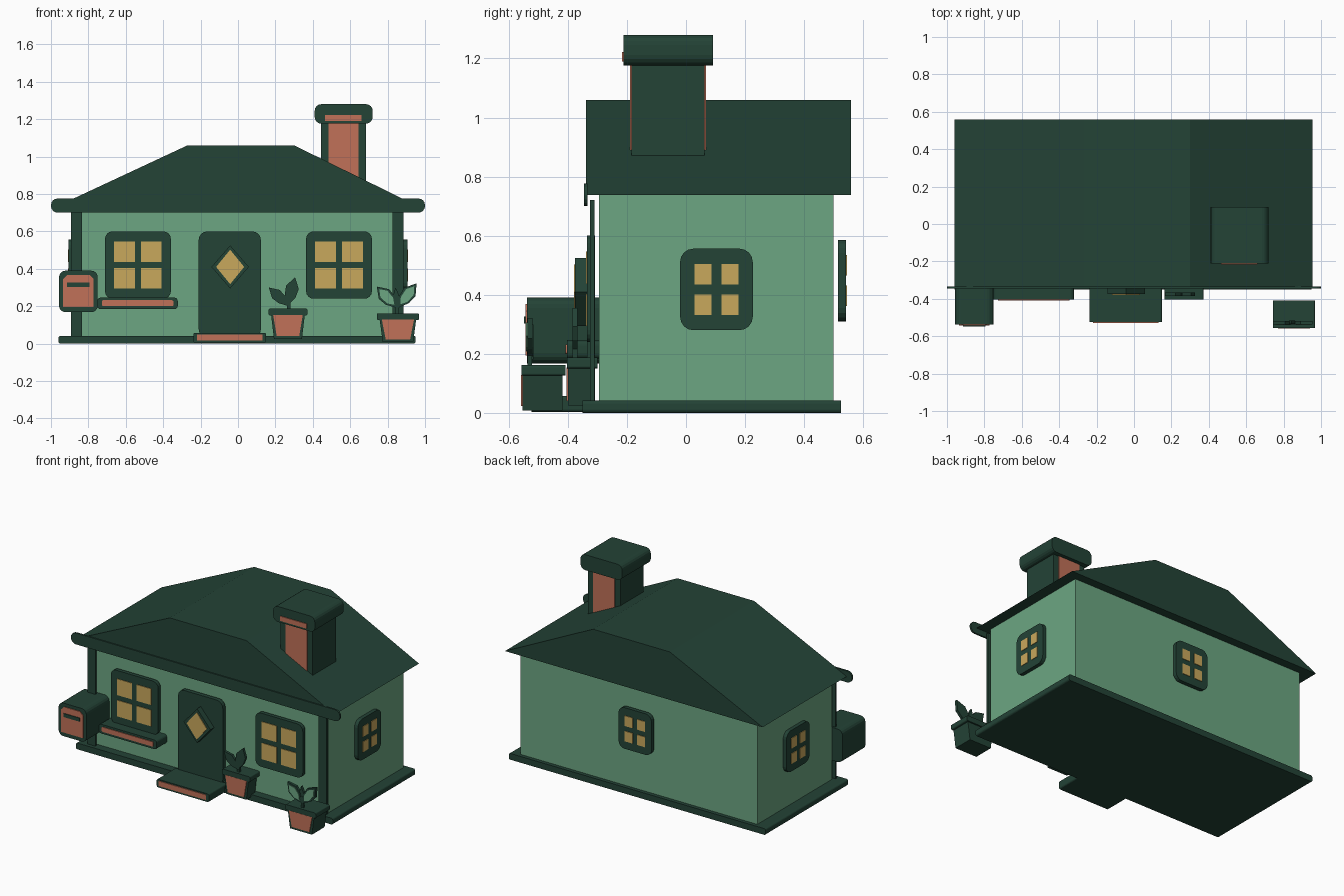
import bpy
import bmesh
from math import sin, cos, pi
from mathutils import Vector, Matrix

if "Cube" in bpy.data.objects:
    bpy.data.objects.remove(bpy.data.objects["Cube"])


def material(name, rgb):
    m = bpy.data.materials.new(name)
    m.use_nodes = True
    m.diffuse_color = (*rgb, 1)
    m.node_tree.nodes["Principled BSDF"].inputs["Base Color"].default_value = (*rgb, 1)
    return m


DARK = material("dark green", (0.017, 0.056, 0.037))
WALL = material("wall green", (0.15, 0.38, 0.223))
GOLD = material("window gold", (0.584, 0.392, 0.107))
CLAY = material("terracotta", (0.533, 0.165, 0.098))


def slab(name, outline, y0, y1, mat, place=None):
    """Extrude an (x, z) outline from y0 to y1."""
    bm = bmesh.new()
    face = bm.faces.new([bm.verts.new((x, y0, z)) for x, z in outline])
    new = bmesh.ops.extrude_face_region(bm, geom=[face])["geom"]
    moved = [v for v in new if isinstance(v, bmesh.types.BMVert)]
    bmesh.ops.translate(bm, verts=moved, vec=(0, y1 - y0, 0))
    bmesh.ops.recalc_face_normals(bm, faces=bm.faces)
    if place:
        bm.transform(place)
    mesh = bpy.data.meshes.new(name)
    bm.to_mesh(mesh)
    bm.free()
    mesh.materials.append(mat)
    ob = bpy.data.objects.new(name, mesh)
    bpy.context.collection.objects.link(ob)
    return ob


def rect(x0, x1, z0, z1, r=0.0, steps=4):
    """Rectangle outline with optional rounded corners."""
    if r == 0:
        return [(x0, z0), (x1, z0), (x1, z1), (x0, z1)]
    centres = [(x1 - r, z1 - r), (x0 + r, z1 - r), (x0 + r, z0 + r), (x1 - r, z0 + r)]
    pts = []
    for q, (cx, cz) in enumerate(centres):
        for i in range(steps + 1):
            a = (q + i / steps) * pi / 2
            pts.append((cx + r * cos(a), cz + r * sin(a)))
    return pts


def taper(cx, bottom, top, z0, z1):
    return [(cx - bottom, z0), (cx + bottom, z0), (cx + top, z1), (cx - top, z1)]


def diamond(cx, cz, w, h):
    return [(cx - w, cz), (cx, cz - h), (cx + w, cz), (cx, cz + h)]


# House body
slab("walls", rect(-0.88, 0.88, 0.02, 0.745), -0.295, 0.5, WALL)
slab("base", rect(-0.96, 0.95, 0, 0.042, 0.012), -0.35, 0.525, DARK)
slab("roof", [(-0.96, 0.738), (0.955, 0.738), (0.3, 1.06), (-0.27, 1.06)], -0.338, 0.558, DARK)
slab("fascia", rect(-1, 1, 0.7, 0.776, 0.036), -0.346, -0.334, DARK)
for side, x in (("right", -0.863), ("left", 0.855)):
    slab(side + "_post", rect(x - 0.03, x + 0.03, 0.03, 0.72), -0.325, -0.31, DARK)

# Chimney
slab("chimney", rect(0.445, 0.685, 0.87, 1.19), -0.185, 0.062, DARK)
slab("chimney_cap", rect(0.41, 0.72, 1.176, 1.28, 0.035), -0.212, 0.092, DARK)
slab("chimney_front_panel", rect(0.485, 0.645, 0.88, 1.176), -0.19, -0.184, CLAY)
slab("chimney_back_panel", rect(0.485, 0.645, 0.89, 1.176), 0.061, 0.067, CLAY)
slab("chimney_cap_panel", rect(0.465, 0.66, 1.19, 1.222), -0.217, -0.211, CLAY)


# Windows: rounded frame with four panes, facing -y then turned into place
def window(name, centre, turn, half, inner, outer, r):
    place = Matrix.Translation(centre) @ Matrix.Rotation(turn, 4, "Z")
    w, h = half
    slab(name + "_frame", rect(-w, w, -h, h, r), -0.013, 0.013, DARK, place)
    for sx in (-1, 1):
        for sz in (-1, 1):
            xs = sorted((sx * inner, sx * outer[0]))
            zs = sorted((sz * inner, sz * outer[1]))
            slab(name + "_pane", rect(*xs, *zs), -0.017, -0.012, GOLD, place)


front = ((0.176, 0.18), 0.017, (0.127, 0.126), 0.04)
small = ((0.123, 0.138), 0.017, (0.075, 0.086), 0.045)
window("front_right_window", (-0.535, -0.322, 0.42), 0, *front)
window("front_left_window", (0.54, -0.322, 0.42), 0, *front)
window("left_window", (0.892, 0.103, 0.418), pi / 2, *small)
window("right_window", (-0.892, 0.103, 0.418), -pi / 2, *small)
window("back_window", (0, 0.528, 0.448), pi, *small)

# Door with diamond light, and step
slab("door", rect(-0.21, 0.122, 0.03, 0.6, 0.045), -0.336, -0.308, DARK)
slab("door_light_rim", diamond(-0.042, 0.41, 0.1, 0.115), -0.375, -0.335, DARK)
slab("door_light", diamond(-0.042, 0.41, 0.075, 0.092), -0.379, -0.374, GOLD)
slab("step", rect(-0.238, 0.15, 0.003, 0.058, 0.01), -0.523, -0.33, DARK)
slab("step_panel", rect(-0.22, 0.13, 0.016, 0.05), -0.528, -0.522, CLAY)

# Window shelf
slab("window_shelf", rect(-0.752, -0.322, 0.184, 0.246, 0.018), -0.403, -0.295, DARK)
slab("shelf_panel", rect(-0.728, -0.345, 0.2, 0.232, 0.008), -0.408, -0.402, CLAY)

# Letter box
slab("letter_box", rect(-0.957, -0.75, 0.168, 0.39, 0.035), -0.538, -0.295, DARK)
slab("letter_box_panel", [(-0.936, 0.195), (-0.772, 0.195), (-0.772, 0.345),
                          (-0.795, 0.368), (-0.913, 0.368), (-0.936, 0.345)],
     -0.543, -0.537, CLAY)
slab("letter_slot", rect(-0.914, -0.795, 0.302, 0.326), -0.548, -0.542, DARK)


# Potted plants
def pot(name, cx, z0, z1, half, y0, y1):
    slab(name, taper(cx, half * 0.72, half * 0.88, z0, z1 - 0.02), y0 + 0.004, y1 - 0.01, DARK)
    slab(name + "_rim", rect(cx - half, cx + half, z1 - 0.036, z1, 0.008), y0, y1, DARK)
    slab(name + "_panel", taper(cx, half * 0.58, half * 0.76, z0 + 0.015, z1 - 0.034),
         y0 - 0.001, y0 + 0.005, CLAY)


def leaf(name, root, tip, width, y, filled=False):
    a, d = Vector(root), Vector(tip) - Vector(root)
    n = Vector((-d.y, d.x)).normalized() * width

    def shape(k, t0, t1):
        along = ((t0, 0), (0.35, -0.85), (0.65, -1), (t1, 0), (0.65, 1), (0.35, 0.85))
        return [a + d * t + n * s * k for t, s in along]

    slab(name, shape(1, 0, 1), y - 0.009, y + 0.009, DARK)
    if filled:
        slab(name + "_fill", shape(0.68, 0.15, 0.88), y - 0.013, y - 0.008, WALL)


pot("door_pot", 0.267, 0.025, 0.187, 0.104, -0.403, -0.3)
slab("door_plant_stem", rect(0.262, 0.28, 0.17, 0.24), -0.384, -0.368, DARK)
leaf("door_plant_leaf", (0.272, 0.2), (0.165, 0.3), 0.03, -0.376)
leaf("door_plant_leaf", (0.265, 0.2), (0.305, 0.355), 0.035, -0.376)

pot("corner_pot", 0.855, 0.008, 0.162, 0.113, -0.557, -0.408)
slab("corner_plant_stem", rect(0.843, 0.861, 0.15, 0.235), -0.537, -0.521, DARK)
leaf("corner_plant_leaf", (0.852, 0.19), (0.742, 0.305), 0.038, -0.528, True)
leaf("corner_plant_leaf", (0.852, 0.19), (0.955, 0.322), 0.038, -0.528, True)
leaf("corner_plant_leaf", (0.852, 0.18), (0.842, 0.3), 0.016, -0.525)
